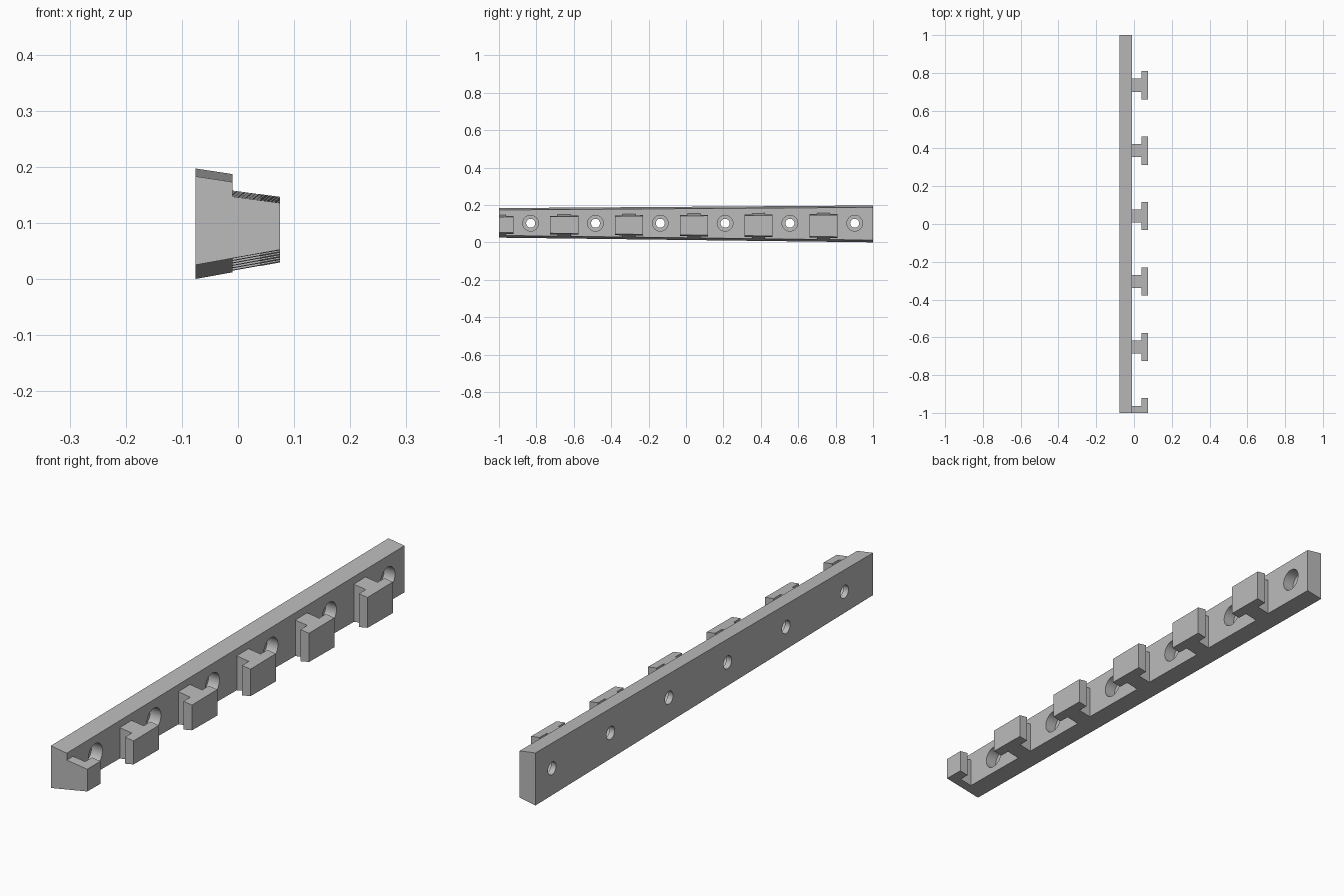
import bpy
import bmesh
import math

cube = bpy.data.objects.get("Cube")
if cube:
    bpy.data.objects.remove(cube, do_unlink=True)

# One plain grey for the whole strip
grey = bpy.data.materials.new("plain_grey")
grey.use_nodes = True
colour = (0.5, 0.5, 0.5, 1)
grey.diffuse_color = colour
grey.node_tree.nodes["Principled BSDF"].inputs["Base Color"].default_value = colour

BACK, FACE, CLIP, TIP = -0.076, -0.01, 0.04, 0.075
PITCH = 0.3465


# Sloping planes that bound the parts above and below
def underside(x, y):
    return 0.0125 * (1 - y) + 0.18 * (x - BACK)


def bar_top(x, y):
    return 0.197 - 0.007 * (1 - y) - 0.152 * (x - BACK)


def lug_top(x, y):
    return 0.159 - 0.006 * (1 - y) - 0.135 * (x - FACE)


def add_object(name, bm):
    bmesh.ops.recalc_face_normals(bm, faces=bm.faces)
    mesh = bpy.data.meshes.new(name)
    bm.to_mesh(mesh)
    bm.free()
    mesh.materials.append(grey)
    obj = bpy.data.objects.new(name, mesh)
    bpy.context.collection.objects.link(obj)
    return obj


def loft(bm, rings):
    """Join rings of points into a closed solid."""
    rings = [[bm.verts.new(p) for p in ring] for ring in rings]
    for a, b in zip(rings, rings[1:]):
        for i in range(len(a)):
            j = (i + 1) % len(a)
            bm.faces.new((a[i], a[j], b[j], b[i]))
    bm.faces.new(rings[0])
    bm.faces.new(rings[-1])


def prism(name, outline, top):
    bm = bmesh.new()
    loft(bm, [[(x, y, f(x, y)) for x, y in outline] for f in (underside, top)])
    return add_object(name, bm)


# Long tapered bar
bar = prism("bar", [(BACK, -1), (FACE, -1), (FACE, 1), (BACK, 1)], bar_top)

# T-shaped lugs, the front one trimmed by the end of the bar
stem, flange = 0.035, 0.075
half = [(FACE, stem), (CLIP, stem), (CLIP, flange), (TIP, flange)]
profile = [(x, -y) for x, y in half] + half[::-1]
for n in range(6):
    centre = 0.735 - n * PITCH
    outline = [(x, max(-1, centre + y)) for x, y in profile]
    outline = list(dict.fromkeys(outline))
    prism(f"lug_{n + 1}", outline, lug_top)

# Counterbored screw holes
bm = bmesh.new()
steps = [(-0.1, 0.024), (-0.055, 0.024), (-0.055, 0.042), (0.02, 0.042)]
for n in range(6):
    y = 0.902 - n * PITCH
    angles = [math.tau * k / 40 for k in range(40)]
    loft(bm, [[(x, y + r * math.cos(a), 0.102 + r * math.sin(a)) for a in angles]
              for x, r in steps])
cutter = add_object("hole_cutter", bm)
cutter.hide_render = True

cut = bar.modifiers.new("screw_holes", "BOOLEAN")
cut.operation = "DIFFERENCE"
cut.solver = "EXACT"
cut.object = cutter
bpy.ops.object.select_all(action="DESELECT")
bpy.context.view_layer.objects.active = bar
bar.select_set(True)
bpy.ops.object.modifier_apply(modifier=cut.name)
bpy.data.objects.remove(cutter, do_unlink=True)
bpy.ops.object.shade_smooth_by_angle(angle=math.radians(30))
